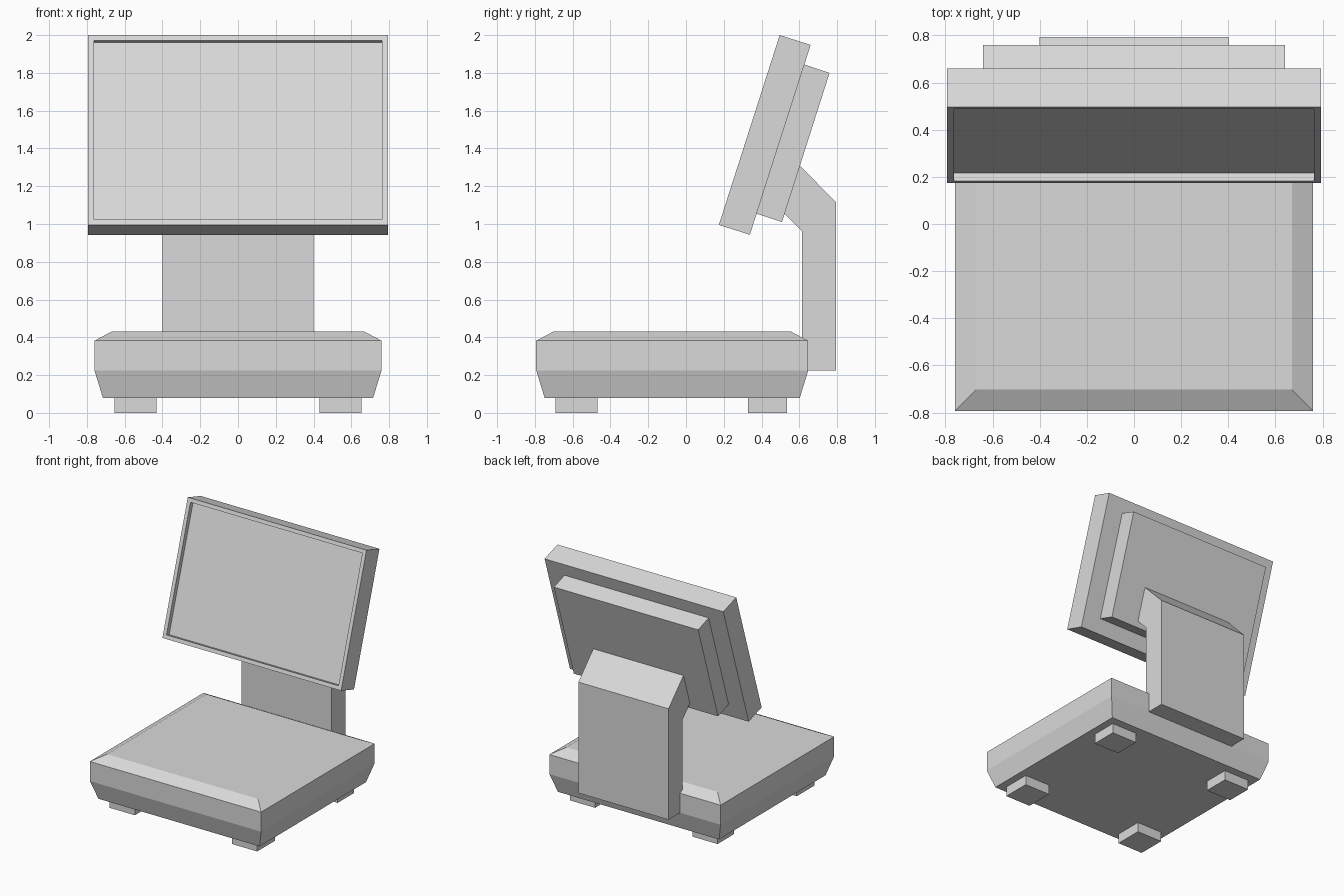
import bpy
import bmesh

cube = bpy.data.objects.get("Cube")
if cube:
    bpy.data.objects.remove(cube, do_unlink=True)

grey = bpy.data.materials.new("light_grey")
grey.use_nodes = True
colour = (0.7, 0.7, 0.7, 1)
grey.diffuse_color = colour
grey.node_tree.nodes["Principled BSDF"].inputs["Base Color"].default_value = colour


def finish(name, bm):
    bmesh.ops.recalc_face_normals(bm, faces=bm.faces)
    mesh = bpy.data.meshes.new(name)
    bm.to_mesh(mesh)
    bm.free()
    mesh.materials.append(grey)
    obj = bpy.data.objects.new(name, mesh)
    bpy.context.collection.objects.link(obj)


def loft(rings):
    """Join rings of points with side faces and cap both ends."""
    bm = bmesh.new()
    loops = [[bm.verts.new(p) for p in ring] for ring in rings]
    n = len(loops[0])
    for a, b in zip(loops, loops[1:]):
        for i in range(n):
            j = (i + 1) % n
            bm.faces.new((a[i], a[j], b[j], b[i]))
    bm.faces.new(loops[0][::-1])
    bm.faces.new(loops[-1])
    bmesh.ops.recalc_face_normals(bm, faces=bm.faces)
    return bm


def side_profile(half_width, profile):
    """Extrude a y-z outline across x."""
    return loft([[(x, y, z) for y, z in profile]
                 for x in (-half_width, half_width)])


def rect(cy, hx, hy, z, cx=0):
    return [(cx + sx * hx, cy + sy * hy, z)
            for sx, sy in ((-1, -1), (1, -1), (1, 1), (-1, 1))]


# Base: tapered underside, upright band, chamfered top
finish("base", loft([rect(-0.073, 0.76 - inset, 0.72 - inset, z)
                     for inset, z in ((0.045, 0.078), (0, 0.225),
                                      (0, 0.382), (0.09, 0.43))]))

# Feet
for side, sx in (("left", 1), ("right", -1)):
    for end, y, depth in (("front", -0.58, 0.112), ("back", 0.432, 0.104)):
        finish(f"{end}_{side}_foot",
               loft([rect(y, 0.112, depth, z, sx * 0.543) for z in (0, 0.078)]))

# Stand: upright column bent forward to the display
finish("stand", side_profile(0.4, [
    (0.615, 0.225), (0.793, 0.225), (0.793, 1.115),
    (0.603, 1.31), (0.521, 1.055), (0.615, 0.96)]))

# Rear housing of the display
finish("rear_housing", side_profile(0.64, [
    (0.373, 1.055), (0.508, 1.01), (0.76, 1.8), (0.625, 1.845)]))

# Display with the screen recessed inside a thin frame
bm = side_profile(0.793, [
    (0.174, 0.995), (0.338, 0.943), (0.66, 1.948), (0.496, 2.0)])
screen = min(bm.faces, key=lambda f: f.normal.y)
for thickness in (0.03, 0):
    bmesh.ops.inset_region(bm, faces=[screen], thickness=thickness,
                           use_even_offset=True)
bmesh.ops.translate(bm, verts=screen.verts, vec=(0, 0.034, -0.011))
finish("display", bm)
